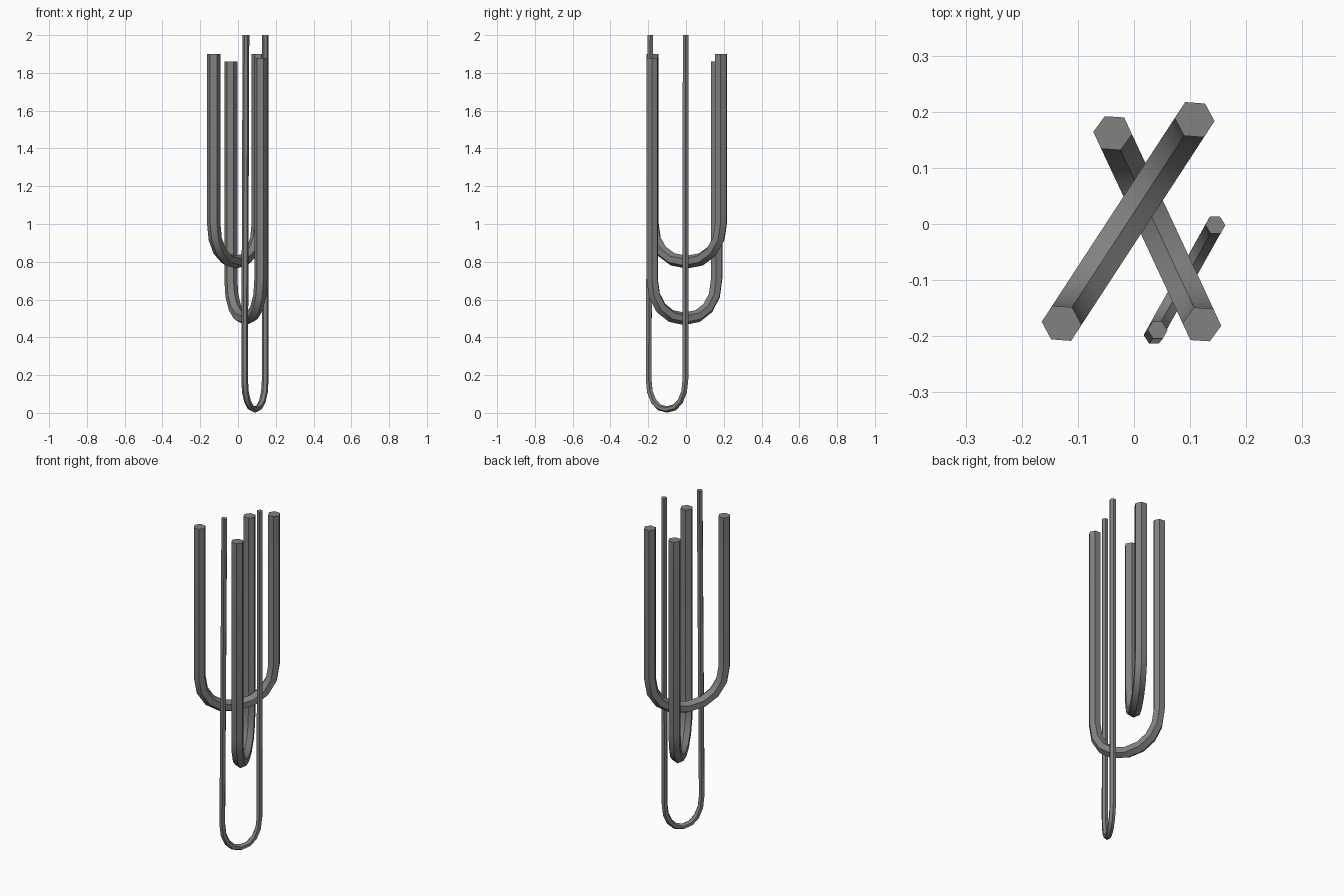
import bpy, bmesh, math
from mathutils import Vector

if "Cube" in bpy.data.objects:
    bpy.data.objects.remove(bpy.data.objects["Cube"])

dark = bpy.data.materials.new("dark_metal")
dark.diffuse_color = (0.22, 0.22, 0.22, 1)
dark.use_nodes = True
dark.node_tree.nodes["Principled BSDF"].inputs["Base Color"].default_value = dark.diffuse_color


def soft(v, e=0.92):
    """Slightly squared-off sine or cosine."""
    return math.copysign(abs(v) ** e, v)


def u_rod(name, top_a, top_b, low_a, low_b, radius, bottom, depth, steps=8):
    """Hexagonal rod bent into a U with a slightly squared half-ellipse bend."""
    a, b = Vector(low_a), Vector(low_b)
    mid, half = (a + b) / 2, (b - a) / 2
    z0 = bottom + depth
    path = [Vector(top_a)]
    for i in range(steps + 1):
        t = math.pi * i / steps
        p = mid - half * soft(round(math.cos(t), 6))
        path.append(Vector((p.x, p.y, z0 - depth * soft(round(math.sin(t), 6)))))
    path.append(Vector(top_b))

    across = half.normalized().to_3d()
    side = Vector((-across.y, across.x, 0))
    bm = bmesh.new()
    rings = []
    for i, p in enumerate(path):
        if i in (0, len(path) - 1):
            out = -across if i == 0 else across    # level cut at the tips
        else:
            d = path[i + 1] - path[i - 1]
            out = d.cross(side).normalized()
            if out.dot(p - Vector((mid.x, mid.y, z0))) < 0:
                out = -out
        ring = []
        for k in range(6):
            t = math.pi * k / 3
            offset = out * math.cos(t) * 0.95 + side * math.sin(t)
            ring.append(bm.verts.new(p + radius * offset))
        rings.append(ring)
    for r, s in zip(rings, rings[1:]):
        for k in range(6):
            n = (k + 1) % 6
            bm.faces.new((r[k], r[n], s[n], s[k]))
    bm.faces.new(rings[0])
    bm.faces.new(rings[-1])
    bmesh.ops.recalc_face_normals(bm, faces=bm.faces)
    mesh = bpy.data.meshes.new(name)
    bm.to_mesh(mesh)
    bm.free()
    mesh.materials.append(dark)
    ob = bpy.data.objects.new(name, mesh)
    bpy.context.collection.objects.link(ob)
    bpy.ops.object.select_all(action='DESELECT')
    ob.select_set(True)
    bpy.context.view_layer.objects.active = ob
    bpy.ops.object.shade_smooth_by_angle(angle=math.radians(35))


# Short thick rod
u_rod("upper_u_rod", (-0.129, -0.177, 1.90), (0.108, 0.186, 1.90),
      (-0.129, -0.177), (0.108, 0.186), 0.036, 0.798, 0.21)
# Middle thick rod
u_rod("middle_u_rod", (-0.038, 0.162, 1.86), (0.121, -0.179, 1.88),
      (-0.038, 0.162), (0.121, -0.179), 0.035, 0.498, 0.21)
# Long thin rod, one leg leaning slightly
u_rod("long_thin_u_rod", (0.042, -0.189, 2.0), (0.145, -0.002, 2.0),
      (0.035, -0.198), (0.144, -0.003), 0.018, 0.018, 0.16)
